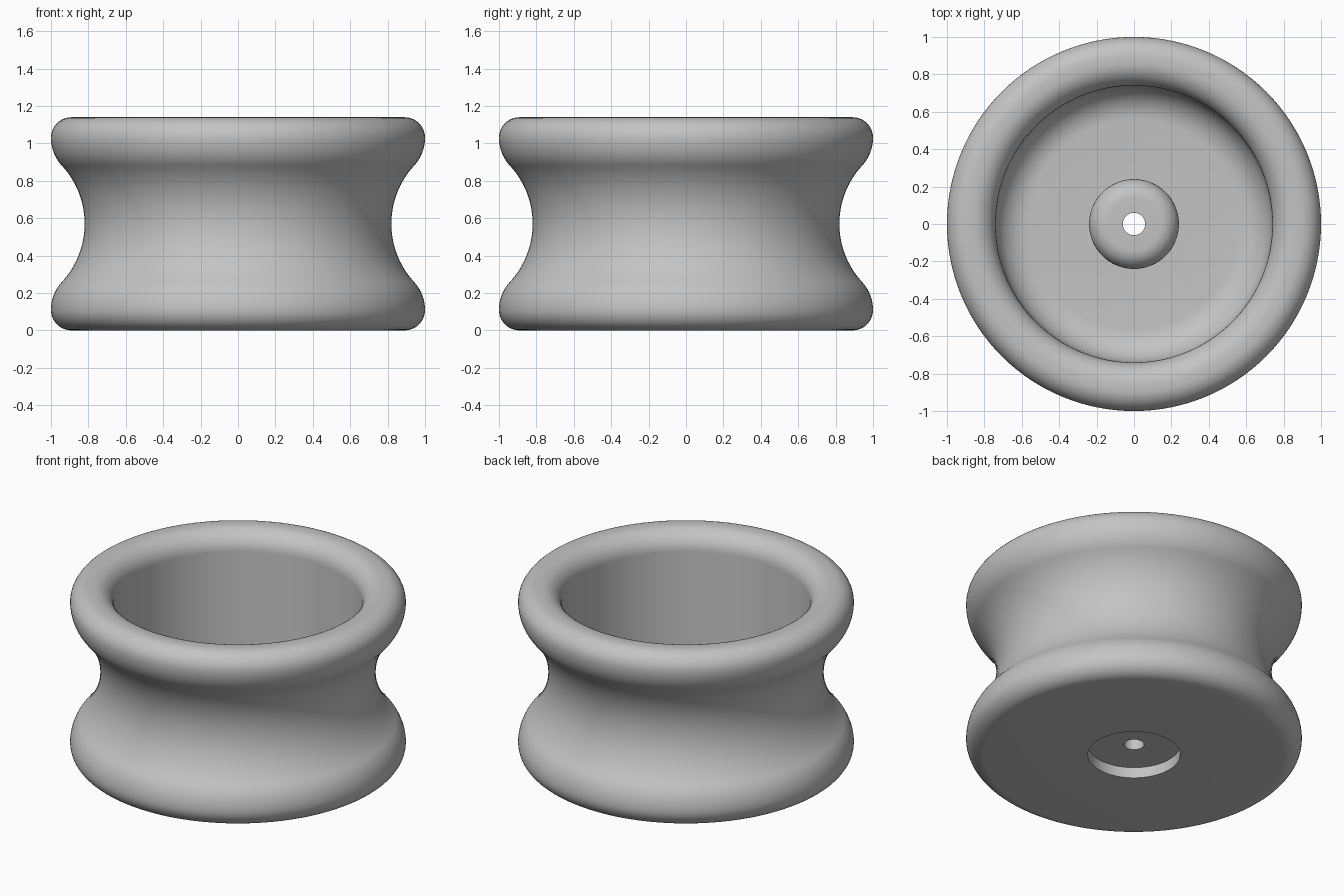
import bpy
import bmesh
from math import cos, sin, radians, tau
from mathutils import Vector, Matrix

SEGMENTS = 128

cube = bpy.data.objects.get("Cube")
if cube:
    bpy.data.objects.remove(cube, do_unlink=True)

# Single plain grey finish
grey = bpy.data.materials.new("plain_grey")
grey.use_nodes = True
colour = (0.55, 0.55, 0.55, 1)
grey.diffuse_color = colour
grey.node_tree.nodes["Principled BSDF"].inputs["Base Color"].default_value = colour


def arc(r, z, radius, start, end, steps=10):
    """Points of an arc in the (radius, height) plane."""
    angles = [radians(start + (end - start) * i / steps) for i in range(steps + 1)]
    return [(r + radius * cos(a), z + radius * sin(a)) for a in angles]


def lathe(name, profile):
    """Revolve a closed profile around the z axis."""
    points = []
    for p in profile:
        if not points or (Vector(p) - Vector(points[-1])).length > 0.005:
            points.append(p)
    bm = bmesh.new()
    rings = []
    for s in range(SEGMENTS):
        turn = Matrix.Rotation(tau * s / SEGMENTS, 3, 'Z')
        rings.append([bm.verts.new(turn @ Vector((r, 0, z))) for r, z in points])
    n = len(points)
    for s in range(SEGMENTS):
        a, b = rings[s], rings[(s + 1) % SEGMENTS]
        for i in range(n):
            j = (i + 1) % n
            bm.faces.new((a[i], b[i], b[j], a[j]))
    bmesh.ops.recalc_face_normals(bm, faces=bm.faces)
    mesh = bpy.data.meshes.new(name)
    bm.to_mesh(mesh)
    bm.free()
    mesh.materials.append(grey)
    obj = bpy.data.objects.new(name, mesh)
    bpy.context.collection.objects.link(obj)
    bpy.ops.object.select_all(action='DESELECT')
    obj.select_set(True)
    bpy.context.view_layer.objects.active = obj
    bpy.ops.object.shade_smooth_by_angle(angle=radians(35))
    return obj


FLOOR, BOSS_TOP = 0.2, 0.38

# Underside recess, then the lower flange
profile = [(0.06, 0.07), (0.275, 0.07), (0.275, 0)]
profile += arc(0.89, 0.11, 0.11, -90, 0)
profile += arc(0.78, 0.11, 0.22, 0, 43)
# Concave waist
profile += arc(1.279, 0.57, 0.459, 223, 137, 24)
# Upper flange and rounded lip
profile += arc(0.78, 1.03, 0.22, -43, 0)
profile += arc(0.89, 1.03, 0.11, 0, 90)
profile += arc(0.865, 1.015, 0.125, 90, 180)
# Cup wall, filleted floor and central boss with its through hole
profile += arc(0.56, FLOOR + 0.18, 0.18, 0, -90)
profile += [(0.24, FLOOR)]
profile += arc(0.14, BOSS_TOP - 0.1, 0.1, 0, 90)
profile += [(0.06, BOSS_TOP)]

lathe("grooved_cup_wheel", profile)
